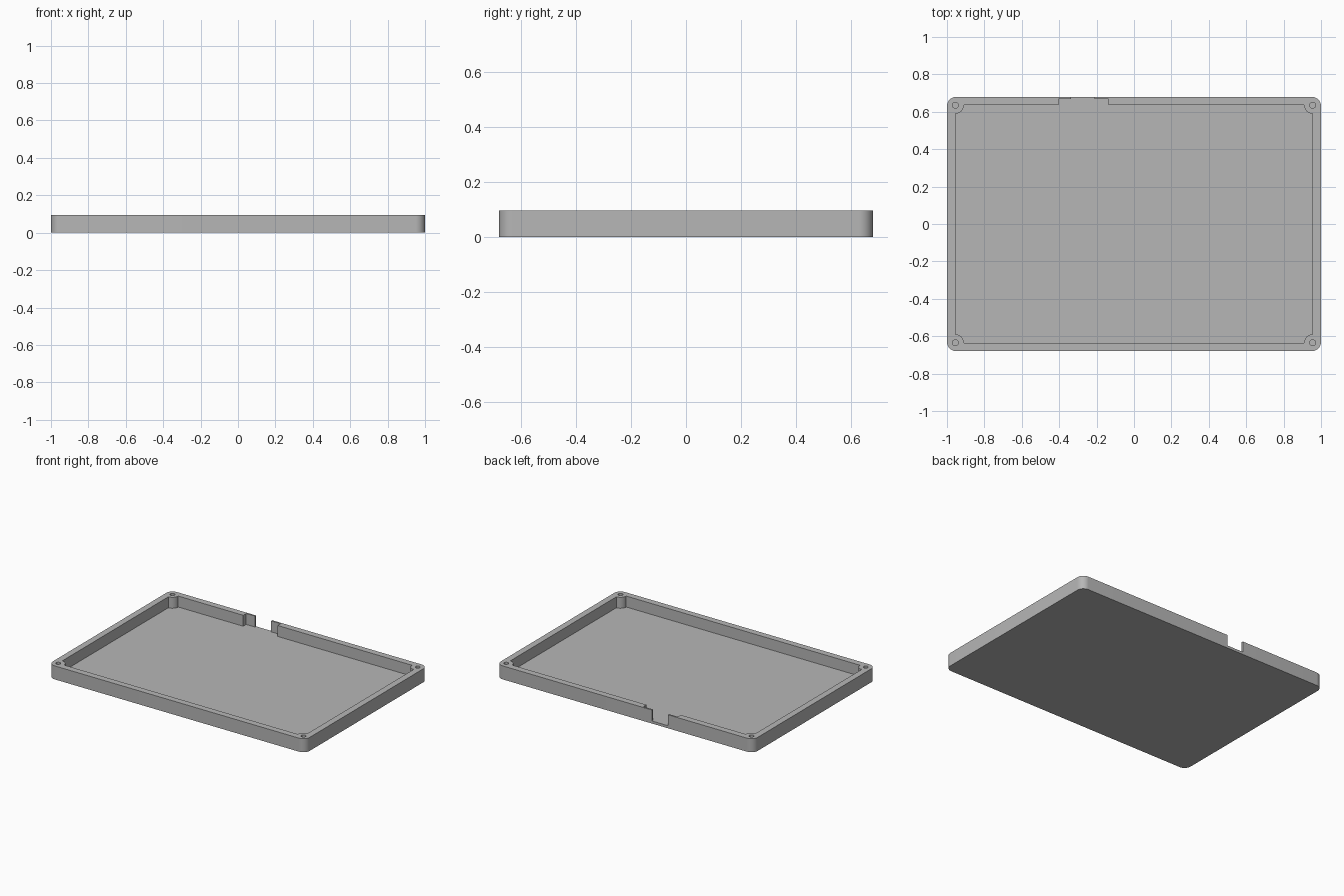
import bpy
import bmesh
from math import sin, cos, radians

LENGTH, DEPTH, HEIGHT = 2.0, 1.36, 0.095
WALL, FLOOR, CORNER = 0.045, 0.018, 0.05
HOLE, BOSS = 0.016, 0.045
INX, INY = LENGTH / 2 - WALL, DEPTH / 2 - WALL
SIGNS = [(1, 1), (-1, 1), (-1, -1), (1, -1)]

cube = bpy.data.objects.get("Cube")
if cube:
    bpy.data.objects.remove(cube, do_unlink=True)

grey = bpy.data.materials.new("plain grey")
grey.use_nodes = True
colour = (0.47, 0.47, 0.47, 1)
grey.diffuse_color = colour
grey.node_tree.nodes["Principled BSDF"].inputs["Base Color"].default_value = colour


def arc(cx, cy, r, start, end, steps=12):
    angles = [radians(start + (end - start) * i / steps) for i in range(steps + 1)]
    return [(cx + r * cos(a), cy + r * sin(a)) for a in angles]


def add_prism(bm, outline, z0, z1):
    base = bm.faces.new([bm.verts.new((x, y, z0)) for x, y in outline])
    top = bmesh.ops.extrude_face_region(bm, geom=[base])["geom"]
    bmesh.ops.translate(bm, vec=(0, 0, z1 - z0),
                        verts=[v for v in top if isinstance(v, bmesh.types.BMVert)])


def make_object(name, prisms):
    bm = bmesh.new()
    for prism in prisms:
        add_prism(bm, *prism)
    bmesh.ops.recalc_face_normals(bm, faces=bm.faces)
    mesh = bpy.data.meshes.new(name)
    bm.to_mesh(mesh)
    bm.free()
    mesh.materials.append(grey)
    obj = bpy.data.objects.new(name, mesh)
    bpy.context.collection.objects.link(obj)
    return obj


# Rounded outer block, and cavity outline with a quarter-round boss in each corner
outer, cavity = [], []
for k, (sx, sy) in enumerate(SIGNS):
    a = 90 * k
    outer += arc(sx * (LENGTH / 2 - CORNER), sy * (DEPTH / 2 - CORNER), CORNER, a, a + 90)
    cavity += arc(sx * INX, sy * INY, BOSS, a + 270, a + 180)
    if k == 0:
        # Recess in the back wall, with a slot through its middle
        thin, out = DEPTH / 2 - 0.012, DEPTH / 2 + 0.1
        cavity += [(-0.136, INY), (-0.136, thin), (-0.21, thin), (-0.21, out),
                   (-0.336, out), (-0.336, thin), (-0.404, thin), (-0.404, INY)]

tray = make_object("tray", [(outer, 0, HEIGHT)])

# Cutter: cavity plus four blind screw holes
above = HEIGHT + 0.1
holes = [(arc(sx * INX, sy * INY, HOLE, 0, 345, 23), FLOOR, above) for sx, sy in SIGNS]
cutter = make_object("cavity_cutter", [(cavity, FLOOR, above)] + holes)
cutter.hide_render = True

cut = tray.modifiers.new("hollow", 'BOOLEAN')
cut.operation = 'DIFFERENCE'
cut.solver = 'EXACT'
cut.object = cutter

bpy.ops.object.select_all(action='DESELECT')
tray.select_set(True)
bpy.context.view_layer.objects.active = tray
bpy.ops.object.modifier_apply(modifier=cut.name)
bpy.data.objects.remove(cutter, do_unlink=True)
bpy.ops.object.shade_smooth_by_angle(angle=radians(30))
